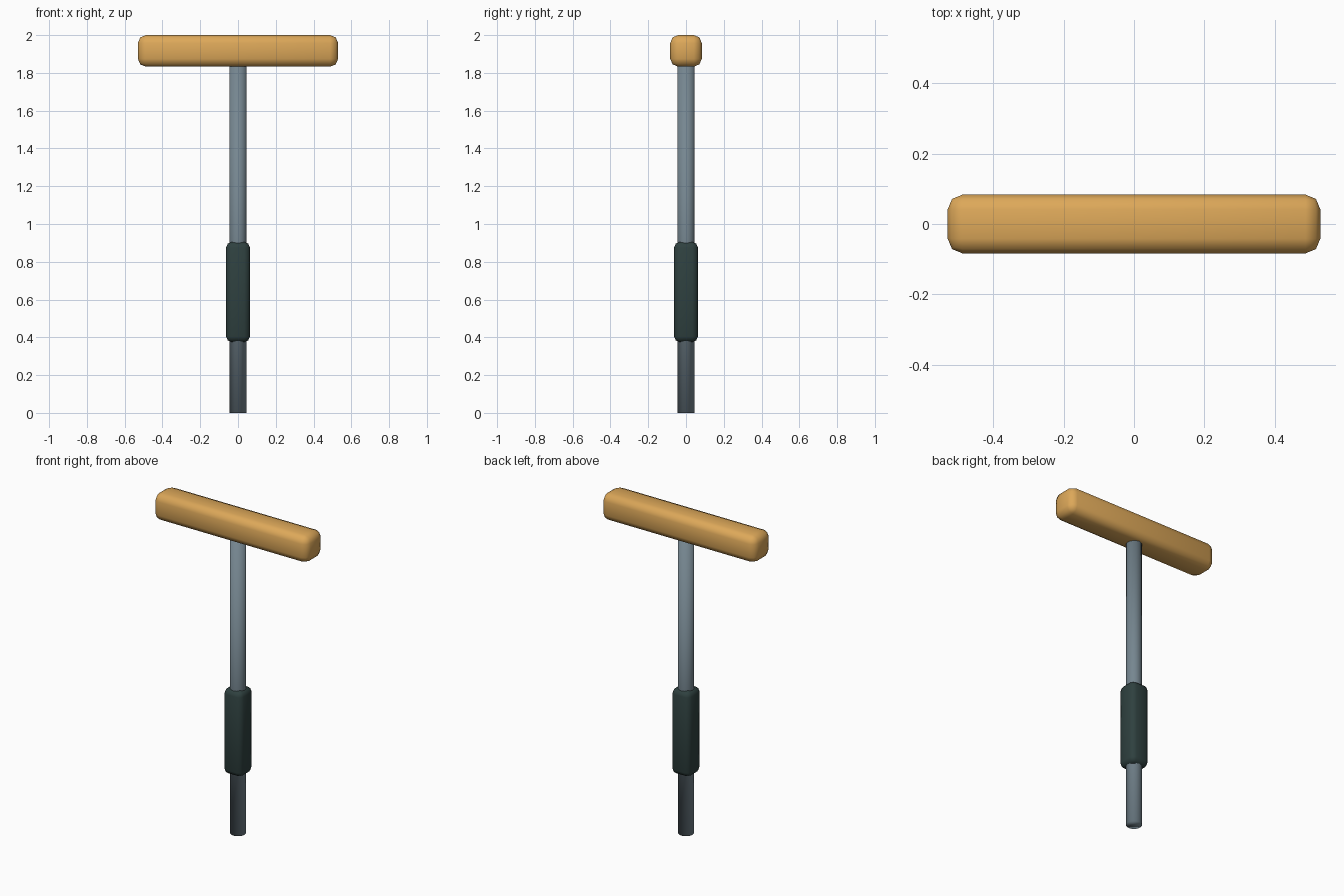
import bpy

if "Cube" in bpy.data.objects:
    bpy.data.objects.remove(bpy.data.objects["Cube"])


def material(name, color):
    m = bpy.data.materials.new(name)
    m.diffuse_color = (*color, 1)
    m.use_nodes = True
    m.node_tree.nodes["Principled BSDF"].inputs["Base Color"].default_value = m.diffuse_color
    return m


def finish(obj, name, mat):
    obj.name = name
    obj.data.materials.append(mat)
    bpy.ops.object.shade_smooth()


def rounded_box(name, size, z, bevel, mat):
    bpy.ops.mesh.primitive_cube_add(size=1, location=(0, 0, z))
    obj = bpy.context.object
    obj.scale = size
    bpy.ops.object.transform_apply(location=False, rotation=False, scale=True)
    mod = obj.modifiers.new("rounded_edges", 'BEVEL')
    mod.width = bevel
    mod.segments = 2
    finish(obj, name, mat)


wood = material("warm_wood", (0.72, 0.39, 0.10))
steel = material("grey_steel", (0.18, 0.24, 0.28))
rubber = material("dark_rubber", (0.028, 0.052, 0.050))

# Straight metal shaft running up into the handle
bpy.ops.mesh.primitive_cylinder_add(vertices=16, radius=0.046, depth=1.88,
                                    location=(0, 0, 0.94))
finish(bpy.context.object, "shaft", steel)

# Rounded square sleeve around the lower shaft
rounded_box("sleeve", (0.126, 0.126, 0.53), 0.64, 0.03, rubber)

# Wooden crossbar handle
rounded_box("handle", (1.06, 0.167, 0.167), 1.9165, 0.042, wood)
